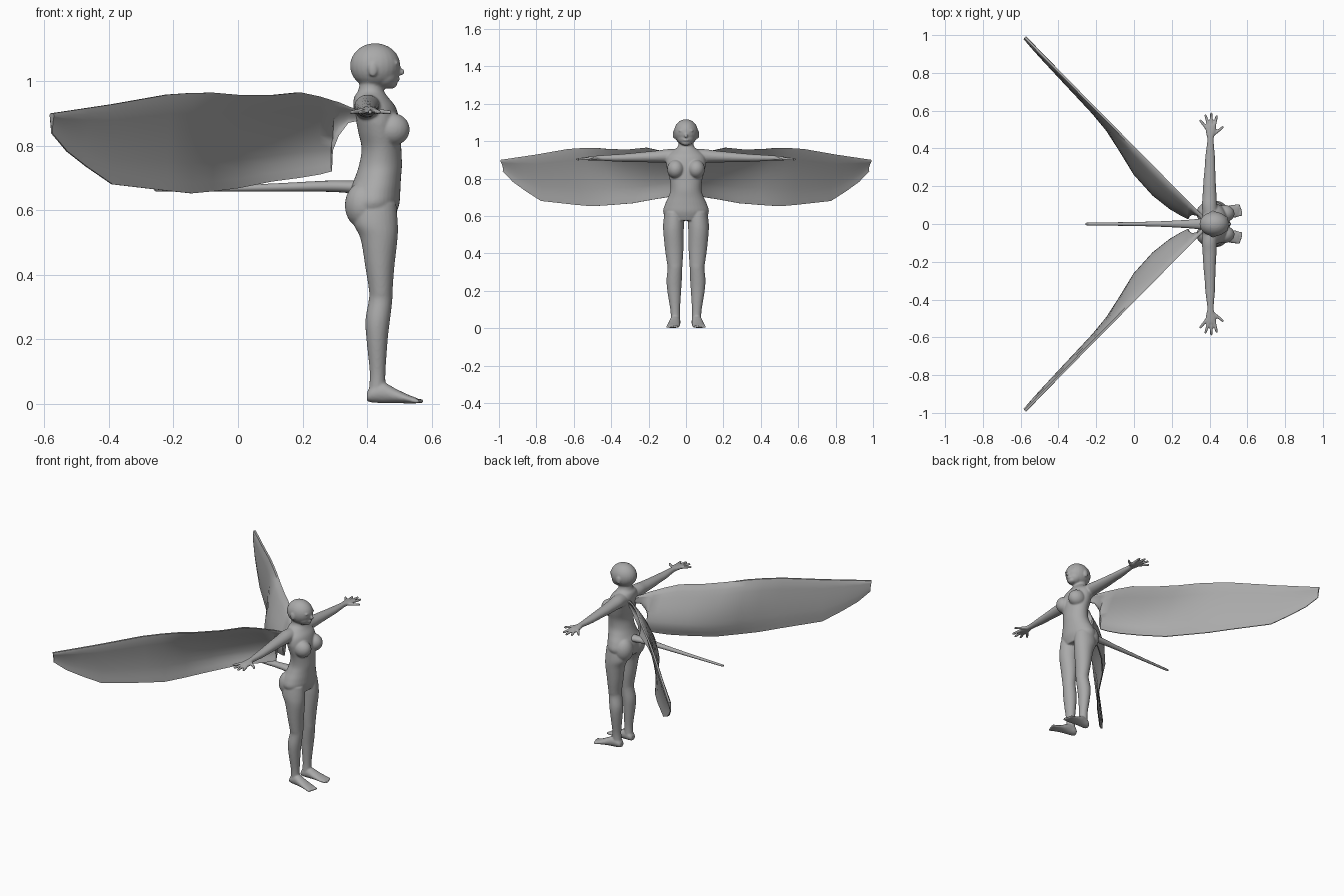
import bpy, bmesh, math
from mathutils import Vector, Matrix

grey = bpy.data.materials.new("plain grey")
grey.diffuse_color = (0.4, 0.4, 0.4, 1)


def spline(rows, n=5):
    """Catmull-Rom resampling of rows of numbers."""
    out = []
    for i in range(len(rows) - 1):
        p0, p1 = rows[max(i - 1, 0)], rows[i]
        p2, p3 = rows[i + 1], rows[min(i + 2, len(rows) - 1)]
        for k in range(n):
            t = k / n
            out.append([0.5 * (2 * b + (c - a) * t + (2 * a - 5 * b + 4 * c - d) * t * t
                        + (3 * b - a - 3 * c + d) * t ** 3)
                        for a, b, c, d in zip(p0, p1, p2, p3)])
    return out + [list(rows[-1])]


def skin(bm, rings):
    """Bridge closed rings of points and cap both ends."""
    vs = [[bm.verts.new(p) for p in r] for r in rings]
    m = len(vs[0])
    for r, s in zip(vs, vs[1:]):
        for i in range(m):
            j = (i + 1) % m
            bm.faces.new((r[i], r[j], s[j], s[i]))
    bm.faces.new(vs[0][::-1])
    bm.faces.new(vs[-1])


def loft(bm, rows, axis, sides=28):
    """Rows are x, y, z and two radii across the given axis."""
    rings = []
    for x, y, z, a, b in spline(rows):
        ring = []
        for i in range(sides):
            t = 2 * math.pi * i / sides
            u, v = a * math.cos(t), b * math.sin(t)
            ring.append({'X': (x, y + u, z + v), 'Y': (x + u, y, z + v),
                         'Z': (x + u, y + v, z)}[axis])
        rings.append(ring)
    skin(bm, rings)


def ball(bm, c, r):
    bmesh.ops.create_uvsphere(bm, u_segments=24, v_segments=16, radius=1,
                              matrix=Matrix.Translation(c) @ Matrix.Diagonal((*r, 1)))


def finger(bm, p, q, r0, r1):
    p, q = Vector(p), Vector(q)
    m = Matrix.Translation((p + q) / 2) @ (q - p).to_track_quat('Z', 'Y').to_matrix().to_4x4()
    bmesh.ops.create_cone(bm, cap_ends=True, segments=12, radius1=r0, radius2=r1,
                          depth=(q - p).length, matrix=m)
    ball(bm, q, (r1, r1, r1))


def finish(bm, name):
    bmesh.ops.recalc_face_normals(bm, faces=bm.faces)
    me = bpy.data.meshes.new(name)
    bm.to_mesh(me)
    bm.free()
    ob = bpy.data.objects.new(name, me)
    bpy.context.collection.objects.link(ob)
    me.materials.append(grey)
    me.shade_smooth()
    return ob


# Body: overlapping masses fused into one skin
bm = bmesh.new()
# torso and neck: height, back, front, half width
torso = [(.575, .35, .485, .10), (.62, .34, .50, .122), (.66, .345, .503, .113),
         (.70, .362, .505, .095), (.74, .375, .508, .083), (.79, .383, .506, .086),
         (.84, .373, .505, .099), (.88, .365, .50, .106), (.92, .357, .488, .10),
         (.95, .36, .465, .07), (.97, .372, .452, .044), (1.0, .378, .447, .038),
         (1.04, .38, .445, .036)]
loft(bm, [((b + f) / 2, 0, z, (f - b) / 2, w) for z, b, f, w in torso], 'Z', 36)

# head and face
ball(bm, (.425, 0, 1.047), (.078, .065, .07))
ball(bm, (.452, 0, 1.018), (.045, .048, .042))
ball(bm, (.472, 0, .992), (.022, .025, .016))
ball(bm, (.503, 0, 1.028), (.014, .009, .011))
ball(bm, (.496, 0, 1.042), (.008, .007, .018))
ball(bm, (.492, 0, 1.006), (.010, .017, .007))

for s in (-1, 1):
    # ears, brows, eyes
    ball(bm, (.418, s * .064, 1.035), (.014, .007, .022))
    ball(bm, (.488, s * .024, 1.056), (.011, .017, .006))
    ball(bm, (.482, s * .025, 1.041), (.010, .012, .008))
    # chest and seat
    ball(bm, (.479, s * .055, .85), (.053, .046, .05))
    ball(bm, (.388, s * .056, .615), (.057, .058, .072))
    # leg: height, back, front, centre, half width
    leg = [(.62, .36, .49, .064, .05), (.56, .358, .495, .066, .056),
           (.51, .38, .494, .067, .054), (.42, .395, .484, .063, .049),
           (.35, .406, .479, .060, .042), (.32, .405, .478, .059, .039),
           (.26, .395, .471, .063, .041), (.2, .398, .464, .063, .037),
           (.1, .408, .457, .058, .026), (.05, .406, .457, .056, .025),
           (.02, .402, .455, .056, .026)]
    loft(bm, [((b + f) / 2, s * y, z, (f - b) / 2, w) for z, b, f, y, w in leg], 'Z')
    # foot and toes
    loft(bm, [(.40, s * .056, .022, .018, .014), (.415, s * .056, .03, .026, .026),
              (.45, s * .059, .034, .029, .032), (.49, s * .063, .024, .032, .022),
              (.53, s * .068, .014, .035, .013), (.552, s * .07, .010, .033, .009)], 'X')
    for i in range(5):
        y = s * (.046 + .0125 * i)
        finger(bm, (.54, y, .010), (.568 - .004 * max(i - 1, 0), y + s * .003, .008), .008, .007)
    # arm and palm
    loft(bm, [(.405, s * .05, .915, .042, .042), (.40, s * .1, .92, .040, .037),
              (.40, s * .15, .918, .037, .032), (.40, s * .22, .915, .033, .028),
              (.402, s * .3, .912, .028, .023), (.403, s * .36, .91, .025, .020),
              (.405, s * .44, .91, .017, .015), (.405, s * .47, .91, .021, .013),
              (.407, s * .50, .908, .029, .012), (.407, s * .525, .907, .026, .010)], 'Y')
    # fingers and thumb
    for (x0, y0), (x1, y1) in (((.386, .505), (.352, .547)), ((.397, .515), (.379, .574)),
                               ((.41, .515), (.409, .584)), ((.424, .51), (.437, .57)),
                               ((.418, .472), (.470, .512))):
        finger(bm, (x0, s * y0, .908), (x1, s * y1, .903), .009, .007)
body = finish(bm, "body")
fuse = body.modifiers.new("fuse", 'REMESH')
fuse.mode = 'VOXEL'
fuse.voxel_size = .0045
fuse.use_smooth_shade = True
soft = body.modifiers.new("soften", 'SMOOTH')
soft.factor, soft.iterations = .5, 4

# Tail
bm = bmesh.new()
loft(bm, [(.40, 0, .668, .03, .026), (.35, 0, .672, .028, .020), (.27, 0, .674, .021, .017),
          (.1, 0, .670, .013, .012), (-.1, 0, .666, .009, .008), (-.245, 0, .664, .007, .006),
          (-.252, 0, .664, .003, .003)], 'X', 16)
finish(bm, "tail")

# Wings: station x, top height, bottom height, inward sweep of the lower part
stations = [(-.577, .90, .838, .012), (-.53, .907, .782, .02), (-.47, .916, .735, .025),
            (-.39, .928, .68, .03), (-.22, .958, .66, .04), (-.145, .963, .652, .055),
            (-.08, .964, .658, .09), (0, .957, .668, .14), (.1, .956, .688, .15),
            (.19, .965, .70, .13), (.25, .952, .71, .105), (.289, .94, .72, .085),
            (.292, .939, .785, .07), (.31, .934, .83, .04), (.34, .921, .87, .015),
            (.385, .905, .88, 0)]
STEPS = 10
for s, name in ((-1, "right_wing"), (1, "left_wing")):
    bm = bmesh.new()
    rings = []
    for x, top, bot, sweep in stations:
        y = .055 + (.345 - x) * 1.012
        outer, inner = [], []
        for k in range(STEPS + 1):
            v = k / STEPS
            # full thickness at the leading edge, thin toward the lower edge
            h = .003 + .009 * (1 - v) ** 2 * min(1, v * 12 + .3)
            bend = sweep * math.sin(min(v / .8, 1) * math.pi / 2) * (1 - .15 * max(0, v - .8) / .2)
            z = top + (bot - top) * v
            outer.append((x + h * .7, s * (y - bend + h * .7), z))
            inner.append((x - h * .7, s * (y - bend - h * .7), z))
        rings.append(outer + inner[::-1])
    skin(bm, rings)
    wing = finish(bm, name)
    bpy.context.view_layer.objects.active = wing
    wing.select_set(True)
    bpy.ops.object.shade_smooth_by_angle(angle=math.radians(50))
    wing.select_set(False)
